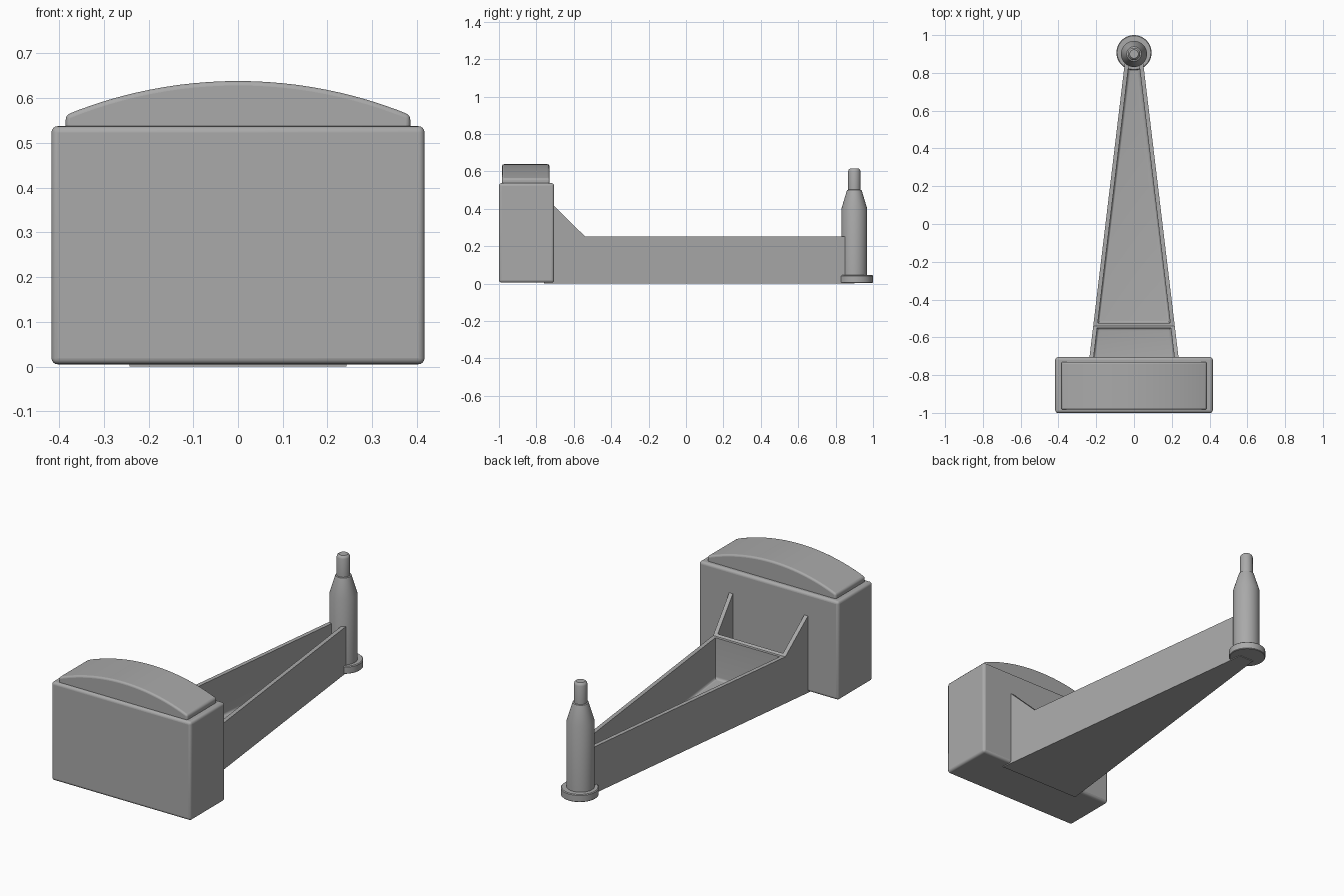
import bpy, bmesh, math

if "Cube" in bpy.data.objects:
    bpy.data.objects.remove(bpy.data.objects["Cube"], do_unlink=True)

grey = bpy.data.materials.new("plain grey")
grey.use_nodes = True
grey.diffuse_color = (0.4, 0.4, 0.4, 1)
grey.node_tree.nodes["Principled BSDF"].inputs["Base Color"].default_value = (0.4, 0.4, 0.4, 1)


def loft(name, rings):
    """Skin a stack of equal-length closed rings and cap both ends."""
    bm = bmesh.new()
    loops = [[bm.verts.new(p) for p in ring] for ring in rings]
    for a, b in zip(loops, loops[1:]):
        for i in range(len(a)):
            j = (i + 1) % len(a)
            bm.faces.new((a[i], a[j], b[j], b[i]))
    bm.faces.new(loops[0])
    bm.faces.new(loops[-1])
    bmesh.ops.recalc_face_normals(bm, faces=bm.faces)
    mesh = bpy.data.meshes.new(name)
    bm.to_mesh(mesh)
    bm.free()
    mesh.materials.append(grey)
    obj = bpy.data.objects.new(name, mesh)
    bpy.context.collection.objects.link(obj)
    return obj


def smooth(obj):
    bpy.ops.object.select_all(action="DESELECT")
    obj.select_set(True)
    bpy.context.view_layer.objects.active = obj
    bpy.ops.object.shade_smooth_by_angle(angle=math.radians(35))


def round_edges(obj, width):
    mod = obj.modifiers.new("rounded edges", "BEVEL")
    mod.width = width
    mod.segments = 4
    mod.limit_method = "ANGLE"
    mod.angle_limit = math.radians(40)
    smooth(obj)


def lathe(name, y, profile, sides=48):
    turns = [2 * math.pi * i / sides for i in range(sides)]
    obj = loft(name, [[(r * math.cos(t), y + r * math.sin(t), z) for t in turns]
                      for r, z in profile])
    smooth(obj)
    return obj


def half_width(y):
    return 0.235 - 0.12 * (y + 0.70)


# Front block
block_outline = [(-0.417, 0.005), (0.417, 0.005), (0.417, 0.537), (-0.417, 0.537)]
block = loft("front_block", [[(x, y, z) for x, z in block_outline] for y in (-1.0, -0.705)])
round_edges(block, 0.014)

# Domed cushion on the block
half, low, high = 0.385, 0.562, 0.638
rise = high - low
radius = (half ** 2 + rise ** 2) / (2 * rise)
span = math.asin(half / radius)
steps = 24
dome = [(-half, 0.52), (half, 0.52)]
for i in range(steps + 1):
    a = span * (1 - 2 * i / steps)
    dome.append((radius * math.sin(a), high - radius + radius * math.cos(a)))
cushion = loft("domed_cushion", [[(x, y, z) for x, z in dome] for y in (-0.983, -0.73)])
round_edges(cushion, 0.01)

# Tapered tray with ramped side walls
side = [(-0.76, 0), (0.90, 0), (0.90, 0.252), (-0.54, 0.252), (-0.705, 0.415), (-0.76, 0.415)]
tray = loft("tapered_tray", [[(s * half_width(y), y, z) for y, z in side] for s in (-1, 1)])


# Pockets hollowed out of the tray, with a fillet around the floor
def pocket(name, y0, y1, wall=0.022, floor=0.03, fillet=0.014):
    rings = []
    for k in range(6):
        a = math.pi / 2 * k / 5
        inset = fillet * (1 - math.sin(a))
        z = floor + fillet * (1 - math.cos(a))
        ya, yb = y0 + inset, y1 - inset
        wa, wb = (half_width(y) - wall - inset for y in (ya, yb))
        rings.append([(-wa, ya, z), (wa, ya, z), (wb, yb, z), (-wb, yb, z)])
    rings.append([(x, y, 0.7) for x, y, z in rings[-1]])
    cutter = loft(name, rings)
    cutter.hide_render = True
    cutter.hide_viewport = True
    cutter.display_type = "WIRE"
    mod = tray.modifiers.new(name, "BOOLEAN")
    mod.operation = "DIFFERENCE"
    mod.solver = "EXACT"
    mod.object = cutter
    return cutter


cutters = [pocket("long_pocket_cutter", -0.525, 0.865),
           pocket("short_pocket_cutter", -0.73, -0.55)]

# Bake the pockets so the cutters can go
bpy.context.view_layer.update()
graph = bpy.context.evaluated_depsgraph_get()
hollow = bpy.data.meshes.new_from_object(tray.evaluated_get(graph))
tray.modifiers.clear()
tray.data = hollow
for cutter in cutters:
    bpy.data.objects.remove(cutter, do_unlink=True)
smooth(tray)

# Rear post: body, shoulder and rounded pin
lathe("rear_post", 0.90, [(0.069, 0.01), (0.069, 0.40), (0.039, 0.50), (0.033, 0.502),
                          (0.033, 0.60), (0.030, 0.609), (0.023, 0.615)])

# Round foot under the post
lathe("post_foot", 0.907, [(0.090, 0.004), (0.093, 0.007), (0.093, 0.041), (0.089, 0.045)])
